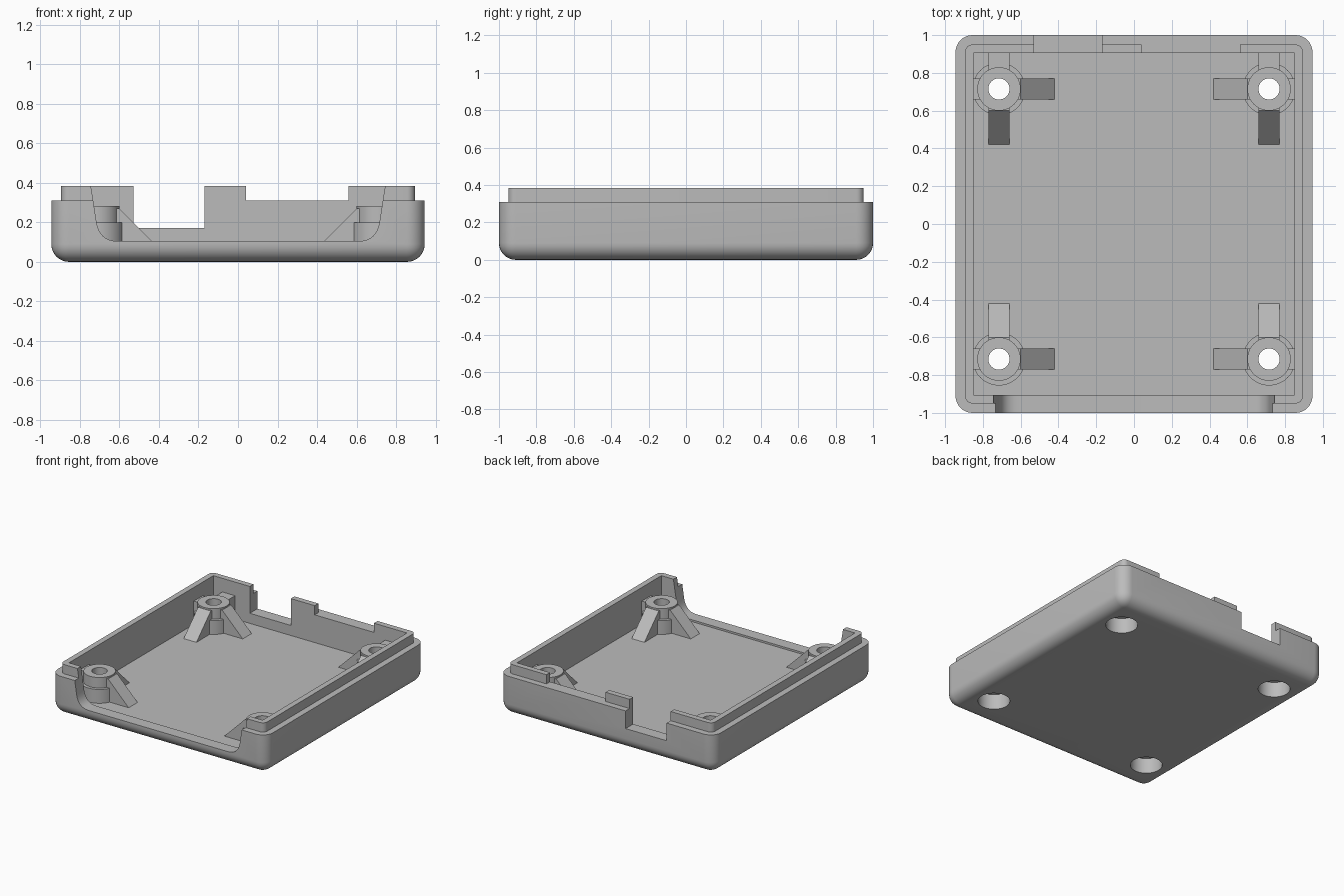
import bpy, bmesh, math
from mathutils import Matrix, Vector

cube = bpy.data.objects.get("Cube")
if cube:
    bpy.data.objects.remove(cube, do_unlink=True)

grey = bpy.data.materials.new("plain grey")
grey.use_nodes = True
grey.diffuse_color = (0.5, 0.5, 0.5, 1)
grey.node_tree.nodes["Principled BSDF"].inputs["Base Color"].default_value = grey.diffuse_color


def finish(bm, name):
    bmesh.ops.recalc_face_normals(bm, faces=bm.faces)
    mesh = bpy.data.meshes.new(name)
    bm.to_mesh(mesh)
    bm.free()
    mesh.materials.append(grey)
    obj = bpy.data.objects.new(name, mesh)
    bpy.context.collection.objects.link(obj)
    return obj


def box(name, x0, x1, y0, y1, z0, z1, radius=0, round_bottom=False):
    """Box with optional rounded upright edges and bottom edges."""
    bm = bmesh.new()
    size = Vector((x1 - x0, y1 - y0, z1 - z0))
    mid = Vector((x0 + x1, y0 + y1, z0 + z1)) / 2
    bmesh.ops.create_cube(bm, size=1, matrix=Matrix.Translation(mid) @ Matrix.Diagonal(size).to_4x4())
    if radius:
        def rounded(e):
            a, b = (v.co.z for v in e.verts)
            return abs(a - b) > 0.01 or (round_bottom and a < mid.z)
        bmesh.ops.bevel(bm, geom=[e for e in bm.edges if rounded(e)], offset=radius,
                        segments=8, profile=0.5, affect='EDGES')
    return finish(bm, name)


def cylinder(name, x, y, radius, z0, z1):
    bm = bmesh.new()
    bmesh.ops.create_cone(bm, cap_ends=True, segments=48, radius1=radius, radius2=radius,
                          depth=z1 - z0, matrix=Matrix.Translation((x, y, (z0 + z1) / 2)))
    return finish(bm, name)


def prism(name, profile, y0, y1, matrix=Matrix()):
    """Extrude an x-z profile along y."""
    bm = bmesh.new()
    face = bm.faces.new([bm.verts.new((x, y0, z)) for x, z in profile])
    ext = bmesh.ops.extrude_face_region(bm, geom=[face])["geom"]
    moved = [v for v in ext if isinstance(v, bmesh.types.BMVert)]
    bmesh.ops.translate(bm, verts=moved, vec=(0, y1 - y0, 0))
    bm.transform(matrix)
    return finish(bm, name)


def combine(target, other, operation):
    mod = target.modifiers.new("join", 'BOOLEAN')
    mod.operation, mod.object, mod.solver = operation, other, 'EXACT'
    bpy.context.view_layer.update()
    graph = bpy.context.evaluated_depsgraph_get()
    mesh = bpy.data.meshes.new_from_object(target.evaluated_get(graph))
    target.modifiers.clear()
    target.data = mesh
    bpy.data.objects.remove(other, do_unlink=True)


def smooth(obj):
    bpy.ops.object.select_all(action='DESELECT')
    obj.select_set(True)
    bpy.context.view_layer.objects.active = obj
    bpy.ops.object.shade_smooth_by_angle(angle=math.radians(30))


FLOOR, RIM, TOP = 0.09, 0.31, 0.383
POST = 0.715

# Tray with a raised lip
tray = box("tray", -0.945, 0.945, -1, 1, 0, RIM, 0.09, True)
combine(tray, box("lip", -0.895, 0.895, -0.95, 0.95, 0.2, TOP, 0.04), 'UNION')
combine(tray, box("cavity", -0.85, 0.85, -0.905, 0.905, FLOOR, 0.5), 'DIFFERENCE')

# Wide front opening with filleted lower corners
corner = [Vector(p) for p in ((0.716, 0.2), (0.7, 0.105), (0.61, 0.105))]
half = [(0.75, 0.42)]
for i in range(9):
    t = i / 8
    p = corner[0] * (1 - t) ** 2 + corner[1] * 2 * t * (1 - t) + corner[2] * t * t
    half.append((p.x, p.y))
opening = half + [(-x, z) for x, z in reversed(half)]
combine(tray, prism("front_opening", opening, -1.1, -0.88), 'DIFFERENCE')

# Back notch and gap in the back lip
combine(tray, box("back_notch", -0.53, -0.17, 0.88, 1.1, 0.17, 0.5), 'DIFFERENCE')
combine(tray, box("lip_gap", 0.04, 0.56, 0.88, 1.1, RIM, 0.5), 'DIFFERENCE')

# Ribs: long sloped ones face inward, short flat ones reach the wall
foot, rib_top = FLOOR - 0.01, 0.275
sloped = [(0.08, foot), (0.305, foot), (0.115, rib_top - 0.005), (0.08, rib_top - 0.005)]


def flat(reach):
    return [(0.08, foot), (reach, foot), (reach, rib_top), (0.08, rib_top)]


# Four screw standoffs
for sx, side in ((-1, "right"), (1, "left")):
    for sy, end in ((-1, "front"), (1, "back")):
        x, y = sx * POST, sy * POST
        post = cylinder(f"{end}_{side}_standoff", x, y, 0.14, foot, 0.2)
        combine(post, cylinder("neck", x, y, 0.115, 0.1, 0.283), 'UNION')
        ribs = [((-sx, 0), sloped), ((0, -sy), sloped), ((sx, 0), flat(0.145))]
        if sy > 0:
            ribs.append(((0, 1), flat(0.2)))
        for (dx, dy), profile in ribs:
            place = Matrix.Translation((x, y, 0)) @ Matrix.Rotation(math.atan2(dy, dx), 4, 'Z')
            combine(post, prism("rib", profile, -0.056, 0.056, place), 'UNION')
        # Screw hole and counterbore from below
        combine(post, cylinder("screw_hole", x, y, 0.056, -0.1, 0.5), 'DIFFERENCE')
        combine(post, cylinder("counterbore", x, y, 0.115, -0.1, 0.12), 'DIFFERENCE')
        combine(tray, cylinder("counterbore", x, y, 0.115, -0.1, 0.12), 'DIFFERENCE')
        smooth(post)
smooth(tray)
